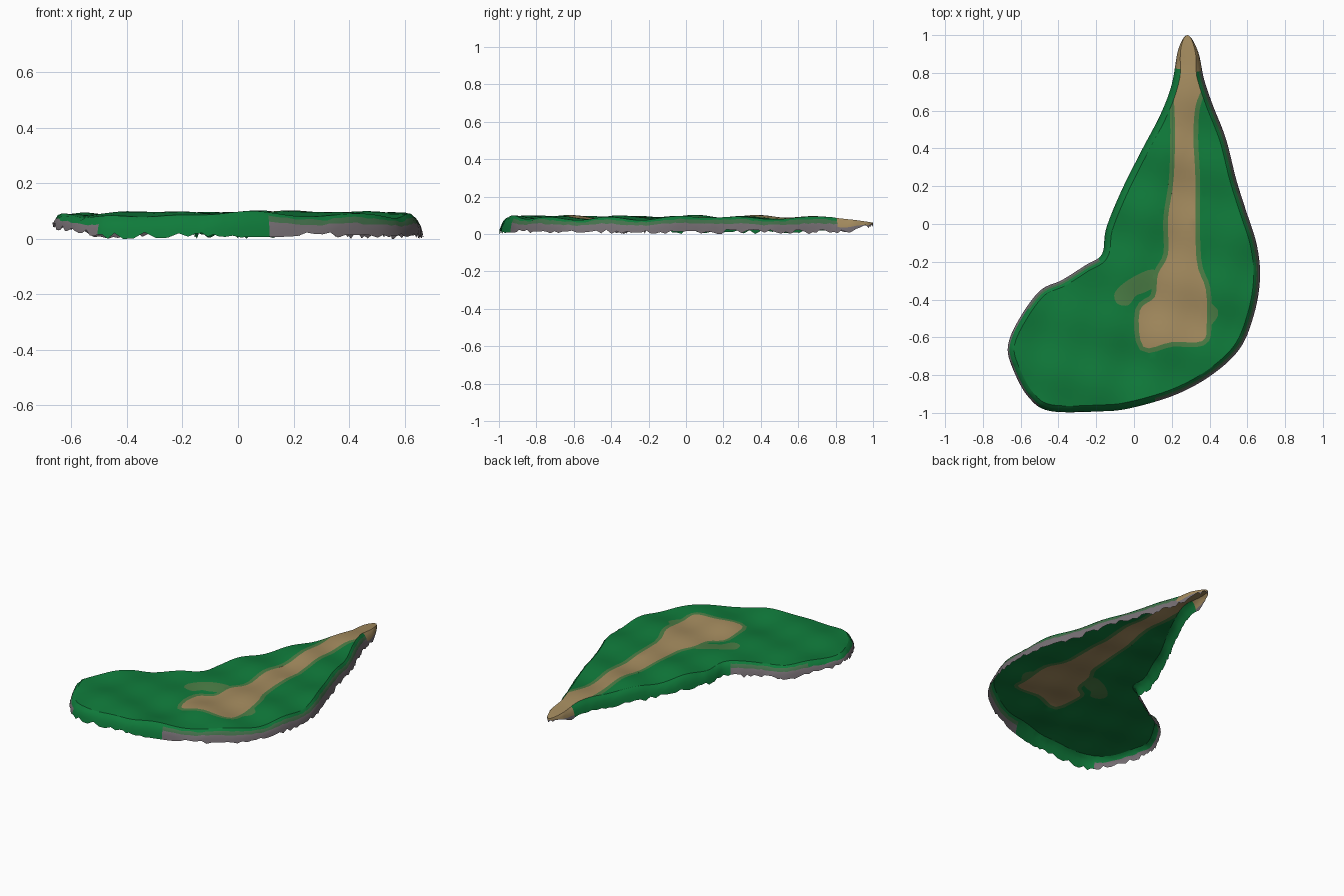
import bpy, bmesh, math, random
from mathutils import Vector
from mathutils.geometry import delaunay_2d_cdt

if "Cube" in bpy.data.objects:
    bpy.data.objects.remove(bpy.data.objects["Cube"])

random.seed(4)
COLOURS = {"grass_green": (0.005, 0.2, 0.044), "worn_grass": (0.07, 0.205, 0.06),
           "sand_path": (0.37, 0.258, 0.113), "rock_grey": (0.18, 0.157, 0.172),
           "mossy_rock": (0.058, 0.165, 0.072)}
GREEN, WORN, SAND, ROCK, MOSS = range(5)
MATS = []
for name, c in COLOURS.items():
    m = bpy.data.materials.new(name)
    m.diffuse_color = (*c, 1)
    m.use_nodes = True
    m.node_tree.nodes["Principled BSDF"].inputs["Base Color"].default_value = m.diffuse_color
    MATS.append(m)

# Plan curves, all clockwise
COAST = [(.285, 1), (.34, .91), (.37, .77), (.415, .635), (.487, .45), (.54, .24), (.59, .08),
         (.65, -.11), (.667, -.29), (.635, -.48), (.56, -.66), (.41, -.8), (.217, -.905),
         (-.02, -.975), (-.18, -.992), (-.445, -.99), (-.56, -.915), (-.64, -.77), (-.668, -.65),
         (-.614, -.513), (-.5, -.355), (-.38, -.296), (-.26, -.22), (-.17, -.16), (-.148, -.026),
         (-.074, .16), (.03, .37), (.14, .58), (.2, .74), (.235, .926)]
PATH = [(.285, 1.05), (.4, .95), (.37, .75), (.325, .62), (.315, .45), (.325, .24), (.33, -.18),
        (.38, -.345), (.385, -.53), (.36, -.62), (.2, -.625), (.05, -.65), (.03, -.46),
        (.11, -.385), (.127, -.265), (.18, -.16), (.18, .03), (.21, .24), (.217, .5),
        (.21, .68), (.2, .8), (.15, .95)]
WORN_LEFT = [(-.1, -.36), (-.02, -.29), (.1, -.24), (.16, -.3), (.06, -.36), (.01, -.38),
             (-.03, -.43), (-.09, -.42)]
WORN_RIGHT = [(.36, -.36), (.41, -.42), (.445, -.46), (.43, -.51), (.36, -.56)]


def smooth_loop(pts, n):
    """Closed Catmull-Rom curve through the points."""
    p, out = [Vector(q) for q in pts], []
    for i in range(len(p)):
        a, b, c, d = (p[(i + k) % len(p)] for k in (-1, 0, 1, 2))
        for s in range(n):
            t = s / n
            out.append(.5 * (2 * b + (c - a) * t + (2 * a - 5 * b + 4 * c - d) * t * t
                             + (3 * b - a - 3 * c + d) * t ** 3))
    return out


def normals(loop):
    res = []
    for i in range(len(loop)):
        t = (loop[(i + 1) % len(loop)] - loop[i - 1]).normalized()
        res.append(Vector((-t.y, t.x)))
    return res


def inside(q, loop):
    hit = False
    for i, b in enumerate(loop):
        a = loop[i - 1]
        if (a.y > q.y) != (b.y > q.y) and q.x < (b.x - a.x) * (q.y - a.y) / (b.y - a.y) + a.x:
            hit = not hit
    return hit


def top_z(x, y):
    tip = min(1, max(0, (y - .78) / .22))
    bump = (.007 * math.sin(11 * x + 3 * y + 1) * math.cos(9 * y - 2 * x)
            + .006 * math.sin(19 * y + 5 * x) + .003 * math.sin(24 * x - 7 * y))
    return .088 + bump * (1 - tip) - .027 * tip


def low_z(x, y):
    return .012 + .036 * max(0, (y - .85) / .15) + .035 * max(0, (-.5 - x) / .17)


def finish(name, bm):
    me = bpy.data.meshes.new(name)
    bm.to_mesh(me)
    bm.free()
    for m in MATS:
        me.materials.append(m)
    ob = bpy.data.objects.new(name, me)
    bpy.context.collection.objects.link(ob)
    bpy.ops.object.select_all(action='DESELECT')
    ob.select_set(True)
    bpy.context.view_layer.objects.active = ob
    bpy.ops.object.shade_smooth_by_angle(angle=math.radians(35))


coast = smooth_loop(COAST, 7)
out_n = normals(coast)


def ring(inset):
    """Coast moved inward, less so at the narrow tip."""
    return [p - n * inset * min(1, max(0, (1 - p.y) / .2)) for p, n in zip(coast, out_n)]


# Ground top: triangulated land with the path and worn grass cut in
rim = ring(.034)
path = smooth_loop(PATH, 4)
worn = [[p + n * .025 for p, n in zip(path, normals(path))],
        smooth_loop(WORN_LEFT, 4), smooth_loop(WORN_RIGHT, 4)]
verts, edges = [], []
for loop in [rim, path] + worn:
    k = len(verts)
    verts += loop
    edges += [(k + i, k + (i + 1) % len(loop)) for i in range(len(loop))]
core = ring(.06)
step = .04
for i in range(-17, 18):
    for j in range(-25, 26):
        q = Vector((i * step + (j % 2) * step / 2, j * step))
        if inside(q, core):
            verts.append(q)
co, _, tris, *_ = delaunay_2d_cdt(verts, edges, [], 0, 1e-5)
bm = bmesh.new()
bv = [bm.verts.new((p.x, p.y, top_z(p.x, p.y))) for p in co]
for t in tris:
    mid = sum((co[i] for i in t), Vector((0, 0))) / len(t)
    if not inside(mid, rim):
        continue
    f = bm.faces.new([bv[i] for i in t])
    f.material_index = (SAND if inside(mid, path) else
                        WORN if any(inside(mid, w) for w in worn) else GREEN)
bmesh.ops.delete(bm, geom=[v for v in bm.verts if not v.link_faces], context='VERTS')
finish("ground_top", bm)


# Cliff edge: sloping bands down to a ragged, open foot
def cliff_colour(p, n, band):
    if p.y > .82:
        return ROCK if band == 3 else SAND
    if (n.x > .3 and p.x > .1) or (p.x > .12 and n.y < 0):      # right and front right
        return (GREEN, MOSS, ROCK, ROCK)[band] if n.x > .3 else (GREEN, GREEN, MOSS, ROCK)[band]
    if -.58 < p.x < -.2 and p.y > -.5:                          # bay on the left
        return (GREEN, MOSS, ROCK, ROCK)[band]
    if p.x < -.5:                                               # left end
        return (GREEN, GREEN, ROCK, ROCK)[band]
    return GREEN


bm = bmesh.new()
rows = []
for inset, frac in ((.034, 1), (.02, .82), (.01, .55), (.004, .3), (0, 0)):
    row = []
    for p, r in zip(ring(inset), rim):
        lo, hi = low_z(p.x, p.y), top_z(r.x, r.y)
        z = lo + (hi - lo) * frac
        z += random.uniform(-.012, .012) if frac == 0 else 0
        z += random.uniform(-.004, .004) if 0 < frac < 1 else 0
        row.append(bm.verts.new((p.x, p.y, max(0, z))))
    rows.append(row)
for band in range(4):
    a, b = rows[band], rows[band + 1]
    for i in range(len(coast)):
        j = (i + 1) % len(coast)
        f = bm.faces.new((a[i], a[j], b[j], b[i]))
        f.material_index = cliff_colour(coast[i], out_n[i], band)
finish("cliff_edge", bm)
